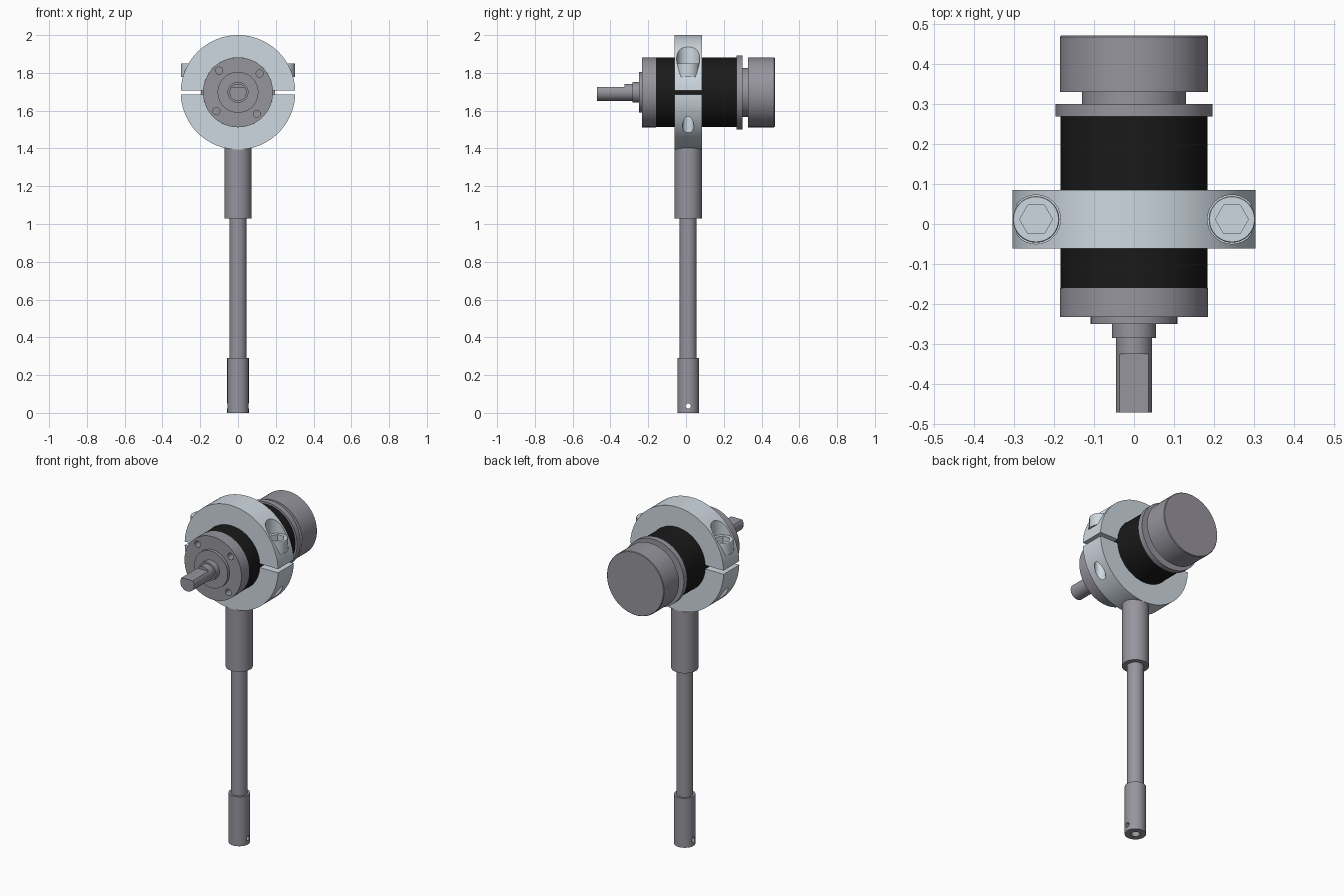
import bpy, bmesh
from math import sin, cos, pi, asin, radians, sqrt
from mathutils import Vector

if "Cube" in bpy.data.objects:
    bpy.data.objects.remove(bpy.data.objects["Cube"])

ZC = 1.697      # height of the motor axis
YC = 0.0115     # y of the post and clamp centre
N = 64


def material(name, rgb):
    m = bpy.data.materials.new(name)
    m.diffuse_color = (*rgb, 1)
    m.use_nodes = True
    m.node_tree.nodes["Principled BSDF"].inputs["Base Color"].default_value = m.diffuse_color
    return m


STEEL = material("steel_grey", (0.31, 0.30, 0.34))
ALU = material("pale_aluminium", (0.62, 0.69, 0.75))
BLACK = material("black", (0.01, 0.01, 0.01))


def make(name, bm, mat):
    bmesh.ops.recalc_face_normals(bm, faces=bm.faces)
    me = bpy.data.meshes.new(name)
    bm.to_mesh(me)
    bm.free()
    ob = bpy.data.objects.new(name, me)
    bpy.context.collection.objects.link(ob)
    if mat:
        me.materials.append(mat)
    return ob


def lathe(name, profile, axis, origin, mat=None, n=N):
    """Solid of revolution from (radius, position along axis) points, capped both ends."""
    bm = bmesh.new()
    o = Vector(origin)
    rings = []
    for r, h in profile:
        ring = []
        for i in range(n):
            c, s = r * cos(2 * pi * i / n), r * sin(2 * pi * i / n)
            p = {"X": (h, c, s), "Y": (c, h, s), "Z": (c, s, h)}[axis]
            ring.append(bm.verts.new(o + Vector(p)))
        rings.append(ring)
    for a, b in zip(rings, rings[1:]):
        for i in range(n):
            j = (i + 1) % n
            bm.faces.new((a[i], a[j], b[j], b[i]))
    bm.faces.new(rings[0])
    bm.faces.new(rings[-1])
    return make(name, bm, mat)


def rod(name, r, h0, h1, axis, origin, mat=None, n=N):
    return lathe(name, [(r, h0), (r, h1)], axis, origin, mat, n)


def cut(ob, cutters):
    bpy.context.view_layer.objects.active = ob
    for c in cutters:
        c.hide_render = True
        m = ob.modifiers.new("cut", "BOOLEAN")
        m.operation, m.solver, m.object = "DIFFERENCE", "EXACT", c
        bpy.ops.object.modifier_apply(modifier=m.name)
        bpy.data.objects.remove(c)


def half_ring(name, side):
    """Half of the split clamp, as an arc profile extruded along y."""
    bm = bmesh.new()
    pts = []
    for r, rev in ((0.303, False), (0.185, True)):
        a = asin(0.011 / r)
        arc = [a + (pi - 2 * a) * i / 40 for i in range(41)]
        pts += [(r * cos(t), r * sin(t)) for t in (reversed(arc) if rev else arc)]
    f = bm.faces.new([bm.verts.new((x, YC - 0.073, ZC + side * z)) for x, z in pts])
    ext = bmesh.ops.extrude_face_region(bm, geom=[f])
    vs = [v for v in ext["geom"] if isinstance(v, bmesh.types.BMVert)]
    bmesh.ops.translate(bm, verts=vs, vec=(0, 0.146, 0))
    return make(name, bm, ALU)


# Split clamp with counterbores above and bolt holes below
BOLT_X = 0.2445
upper = half_ring("clamp_upper_half", 1)
cut(upper, [rod("cutter", 0.061, 1.777, 2.1, "Z", (s * BOLT_X, YC, 0)) for s in (-1, 1)])
lower = half_ring("clamp_lower_half", -1)
cut(lower, [rod("cutter", 0.03, 1.3, 1.75, "Z", (s * BOLT_X, YC, 0), n=32) for s in (-1, 1)])

# Socket head bolts
for s, side in ((-1, "left"), (1, "right")):
    bolt = lathe("clamp_bolt_" + side, [(0.058, 1.777), (0.058, 1.846), (0.056, 1.849)],
                 "Z", (s * BOLT_X, YC, 0), ALU)
    cut(bolt, [rod("cutter", 0.041, 1.81, 1.9, "Z", (s * BOLT_X, YC, 0), n=6)])

# Motor: gearbox, shaft, body and rear encoder
AX = (0, 0, ZC)
gearbox = lathe("gearbox_front",
                [(0.055, -0.284), (0.055, -0.25), (0.108, -0.25), (0.108, -0.232),
                 (0.185, -0.232), (0.185, -0.16)], "Y", AX, STEEL)
cut(gearbox, [rod("cutter", 0.019, -0.3, -0.19, "Y",
                  (0.152 * cos(radians(a)), 0, ZC + 0.152 * sin(radians(a))), n=24)
              for a in (41, 131, 221, 311)])

shaft = rod("output_shaft", 0.045, -0.47, -0.27, "Y", AX, STEEL, 48)
bm = bmesh.new()
bmesh.ops.create_cube(bm, size=1)
bmesh.ops.scale(bm, verts=bm.verts, vec=(0.2, 0.175, 0.1))
bmesh.ops.translate(bm, verts=bm.verts, vec=(0, -0.4125, ZC + 0.077))
cut(shaft, [make("cutter", bm, None)])

rod("motor_body", 0.184, -0.16, 0.268, "Y", AX, BLACK)
lathe("rear_cap",
      [(0.196, 0.268), (0.196, 0.30), (0.13, 0.30), (0.13, 0.329),
       (0.185, 0.329), (0.185, 0.467), (0.182, 0.47)], "Y", AX, STEEL)

# Support post
POST = (0, YC, 0)
rod("post_socket", 0.072, 1.03, 1.412, "Z", POST, STEEL)
rod("post_rod", 0.045, 0.28, 1.04, "Z", POST, STEEL, 48)
foot = rod("post_foot", 0.057, 0, 0.29, "Z", POST, STEEL, 48)
cut(foot, [rod("cutter", 0.024, -0.1, 0.15, "Z", POST, n=32),
           rod("cutter", 0.014, -0.1, 0.1, "X", (0, YC, 0.036), n=24)])

# Smooth shading with crisp edges
for ob in bpy.context.scene.objects:
    ob.select_set(True)
bpy.context.view_layer.objects.active = upper
bpy.ops.object.shade_smooth_by_angle(angle=radians(30))
